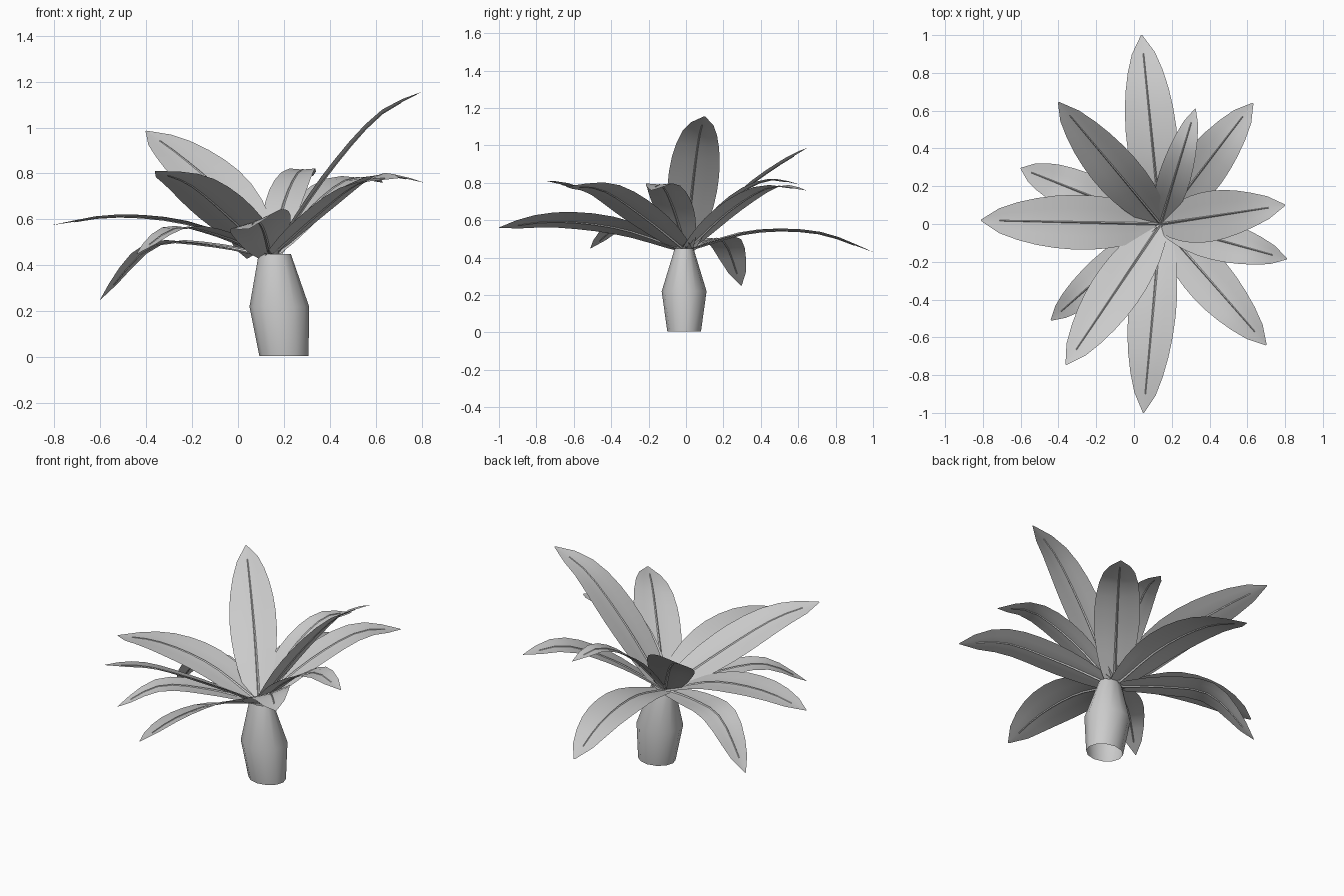
import bpy, bmesh, math
from mathutils import Vector, Matrix
from mathutils.geometry import interpolate_bezier

if "Cube" in bpy.data.objects:
    bpy.data.objects.remove(bpy.data.objects["Cube"])

BASE = Vector((0.14, 0.0, 0.44))
SEG = 10


def outline(t):
    # leaf half-width rule: narrow base, full middle, pointed tip
    return max(0.003, math.sin(math.pi * min(1, 0.06 + 0.94 * t))) ** 0.64


def sample(pts, n):
    # smooth path through the points, evenly spaced by length
    p = [pts[0] * 2 - pts[1]] + pts + [pts[-1] * 2 - pts[-2]]
    fine = []
    for i in range(1, len(p) - 2):
        a, b = p[i], p[i + 1]
        fine += interpolate_bezier(a, a + (b - p[i - 1]) / 6,
                                   b - (p[i + 2] - a) / 6, b, 16)[:-1]
    fine.append(pts[-1])
    dist = [0]
    for a, b in zip(fine, fine[1:]):
        dist.append(dist[-1] + (b - a).length)
    out = []
    for k in range(n + 1):
        d = dist[-1] * k / n
        j = max(i for i in range(len(dist)) if dist[i] <= d + 1e-6)
        j = min(j, len(fine) - 2)
        out.append(fine[j].lerp(fine[j + 1], (d - dist[j]) / (dist[j + 1] - dist[j])))
    return out


def grid_object(name, rows, closed=False):
    bm = bmesh.new()
    vs = [[bm.verts.new(c) for c in r] for r in rows]
    n = len(rows[0])
    for a, b in zip(vs, vs[1:]):
        for i in range(n if closed else n - 1):
            j = (i + 1) % n
            bm.faces.new((a[i], a[j], b[j], b[i]))
    me = bpy.data.meshes.new(name)
    bm.to_mesh(me)
    bm.free()
    ob = bpy.data.objects.new(name, me)
    bpy.context.collection.objects.link(ob)
    bpy.ops.object.select_all(action='DESELECT')
    ob.select_set(True)
    bpy.context.view_layer.objects.active = ob
    bpy.ops.object.shade_smooth_by_angle(angle=math.radians(40))


def leaf(name, width, x, y, rise, bend, z, roll=0):
    # straight in plan; heights given at 35%, 70% and the tip
    plan = Vector((x - BASE.x, y - BASE.y, 0))
    pts = [BASE] + [BASE + plan * f + Vector((0, 0, h - BASE.z))
                    for f, h in ((.35, rise), (.7, bend), (1, z))]
    path = sample(pts, SEG)
    across = Vector((plan.y, -plan.x, 0)).normalized()
    blade, rib = [], []
    for i, c in enumerate(path):
        t = i / SEG
        tan = (path[min(i + 1, SEG)] - path[max(i - 1, 0)]).normalized()
        side = Matrix.Rotation(math.radians(roll), 3, tan) @ across
        up = side.cross(tan).normalized()
        w = width / 2 * outline(t)
        # shallow V-shaped cross-section
        blade.append([c + side * w * s + up * w * 0.08 * (abs(s) - 0.5)
                      for s in (1, .5, 0, -.5, -1)])
        if i < SEG:
            r = 0.008 * (1 - 0.7 * t)
            m = c - up * w * 0.04
            rib.append([m + side * r, m + up * r, m - side * r, m - up * r])
    grid_object(name, blade)
    grid_object(name + "_midrib", rib, closed=True)


# Trunk: leaning open barrel (centre x, height, radii)
rings = [(.2, .005, .107, .09), (.18, .22, .13, .12), (.16, .45, .07, .05)]
grid_object("trunk", [[Vector((x + rx * math.cos(a), ry * math.sin(a) - .01, z))
                       for a in (math.tau * k / 12 for k in range(12))]
                      for x, z, rx, ry in rings], closed=True)

# Leaves: width, tip x, tip y, rising height, bend height, tip height
leaf("leaf_north", .27, .04, 1, .54, .535, .43)
leaf("leaf_north_east", .25, .63, .64, .65, .78, .76)
leaf("leaf_inner_north", .17, .325, .61, .69, .815, .79)
leaf("leaf_north_west", .27, -.4, .645, .70, .87, .985, roll=-24)
leaf("leaf_west", .29, -.81, .02, .58, .617, .575)
leaf("leaf_low_west", .22, -.6, .295, .49, .485, .25)
leaf("leaf_low_south_west", .19, -.44, -.51, .53, .565, .45)
leaf("leaf_south_west", .27, -.36, -.745, .61, .755, .81, roll=12)
leaf("leaf_south", .27, .05, -1, .56, .597, .56, roll=21)
leaf("leaf_south_east", .26, .7, -.64, .62, .765, .78, roll=14)
leaf("leaf_low_east", .22, .81, -.185, .66, .79, .76)
leaf("leaf_east", .27, .8, .1, .78, 1.045, 1.155, roll=-9)
